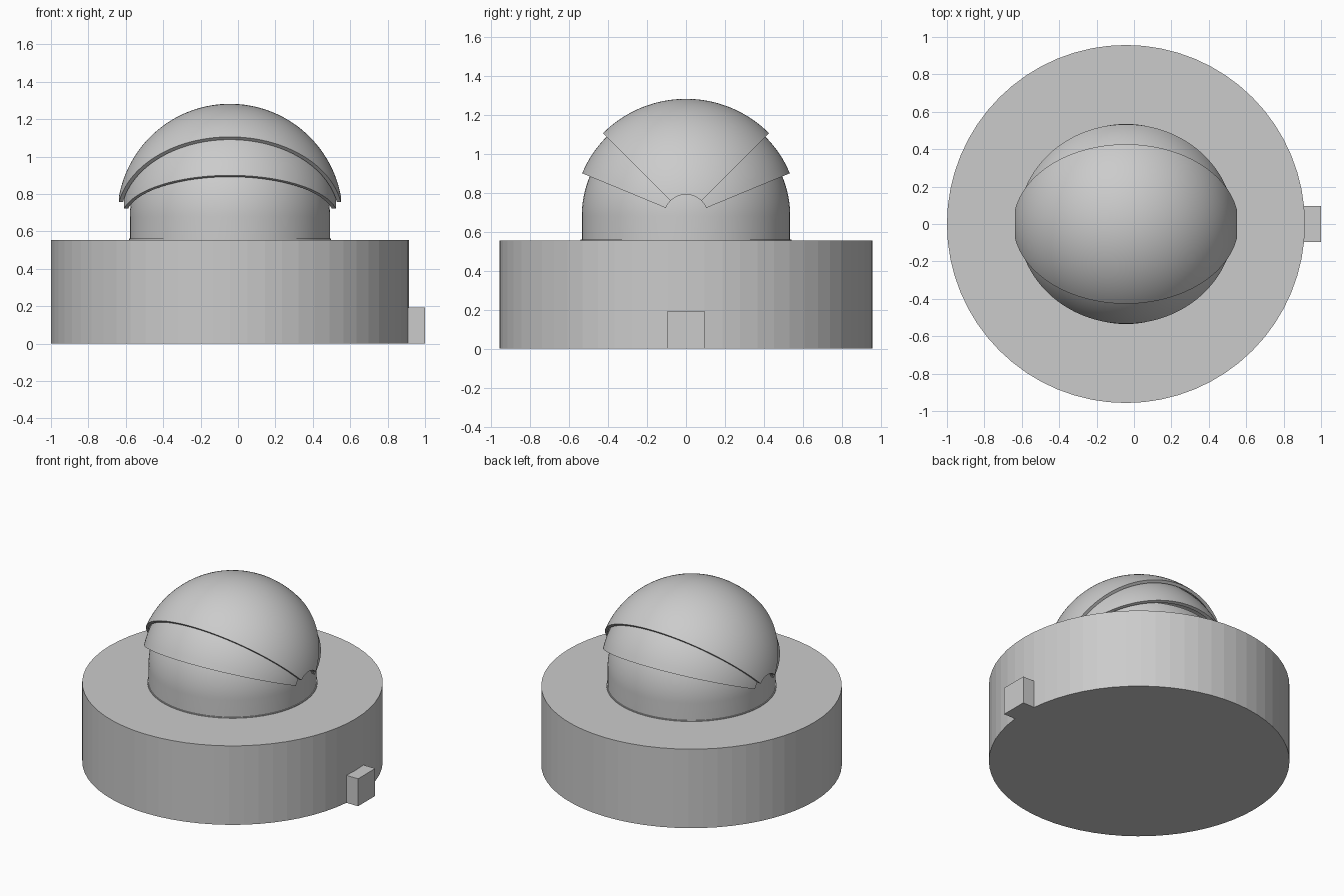
import bpy, bmesh, math

if "Cube" in bpy.data.objects:
    bpy.data.objects.remove(bpy.data.objects["Cube"])

CX = -0.043      # axis of the round parts
CZ = 0.679       # centre height of the ball and lids

grey = bpy.data.materials.new("light grey")
grey.diffuse_color = (0.6, 0.6, 0.6, 1)
grey.use_nodes = True
grey.node_tree.nodes["Principled BSDF"].inputs["Base Color"].default_value = grey.diffuse_color


def finish(name, bm, smooth=None):
    bmesh.ops.recalc_face_normals(bm, faces=bm.faces)
    me = bpy.data.meshes.new(name)
    bm.to_mesh(me)
    bm.free()
    me.materials.append(grey)
    ob = bpy.data.objects.new(name, me)
    bpy.context.collection.objects.link(ob)
    if smooth:
        bpy.ops.object.select_all(action='DESELECT')
        ob.select_set(True)
        bpy.context.view_layer.objects.active = ob
        bpy.ops.object.shade_smooth_by_angle(angle=math.radians(smooth))
    return ob


def lathe(name, profile, sides, smooth=None):
    """Closed solid of revolution from (radius, z) points, bottom to top."""
    bm = bmesh.new()
    rings = []
    for r, z in profile:
        rings.append([bm.verts.new((CX + r * math.cos(2 * math.pi * i / sides),
                                    r * math.sin(2 * math.pi * i / sides), z))
                      for i in range(sides)])
    for lo, hi in zip(rings, rings[1:]):
        for i in range(sides):
            j = (i + 1) % sides
            bm.faces.new((lo[i], lo[j], hi[j], hi[i]))
    bm.faces.new(rings[0])
    bm.faces.new(rings[-1])
    return finish(name, bm, smooth)


def lid(name, r_out, r_in, a0, a1, hole=0.112, nt=96, na=32):
    """Spherical wedge shell hinged about the x axis, open around the hinge."""
    bm = bmesh.new()
    layers = []
    for r in (r_out, r_in):
        t0 = math.asin(hole / r)
        grid = []
        for i in range(nt + 1):
            t = t0 + (math.pi - 2 * t0) * i / nt
            row = []
            for k in range(na + 1):
                a = math.radians(a0 + (a1 - a0) * k / na)
                row.append(bm.verts.new((CX + r * math.cos(t),
                                         r * math.sin(t) * math.cos(a),
                                         CZ + r * math.sin(t) * math.sin(a))))
            grid.append(row)
        layers.append(grid)
    o, n = layers
    for g in layers:
        for i in range(nt):
            for k in range(na):
                bm.faces.new((g[i][k], g[i + 1][k], g[i + 1][k + 1], g[i][k + 1]))
    for k in (0, na):
        for i in range(nt):
            bm.faces.new((o[i][k], o[i + 1][k], n[i + 1][k], n[i][k]))
    for i in (0, nt):
        for k in range(na):
            bm.faces.new((o[i][k], o[i][k + 1], n[i][k + 1], n[i][k]))
    return finish(name, bm, 30)


# Round base
lathe("base", [(0.957, 0), (0.957, 0.555)], 64)

# Thin collar where the ball meets the base
lathe("collar", [(0.541, 0.54), (0.541, 0.561)], 96, 30)

# Ball: straight lower wall, rounded above, trimmed flat under the lids
R = 0.535
top = math.asin(0.21 / R)
ball = [(R, 0.5)] + [(R * math.cos(top * i / 12), CZ + R * math.sin(top * i / 12))
                     for i in range(13)]
lathe("ball", ball, 96, 30)

# Outer lid over the top, inner lids fanning out beneath it
lid("outer_lid", 0.603, 0.582, 45, 135)
lid("inner_lid", 0.577, 0.556, 22.5, 157.5)

# Small block on the right side of the base
bm = bmesh.new()
bmesh.ops.create_cube(bm, size=1)
for v in bm.verts:
    v.co = (0.95 + v.co.x * 0.1, v.co.y * 0.19, 0.0965 + v.co.z * 0.193)
finish("side_block", bm)
